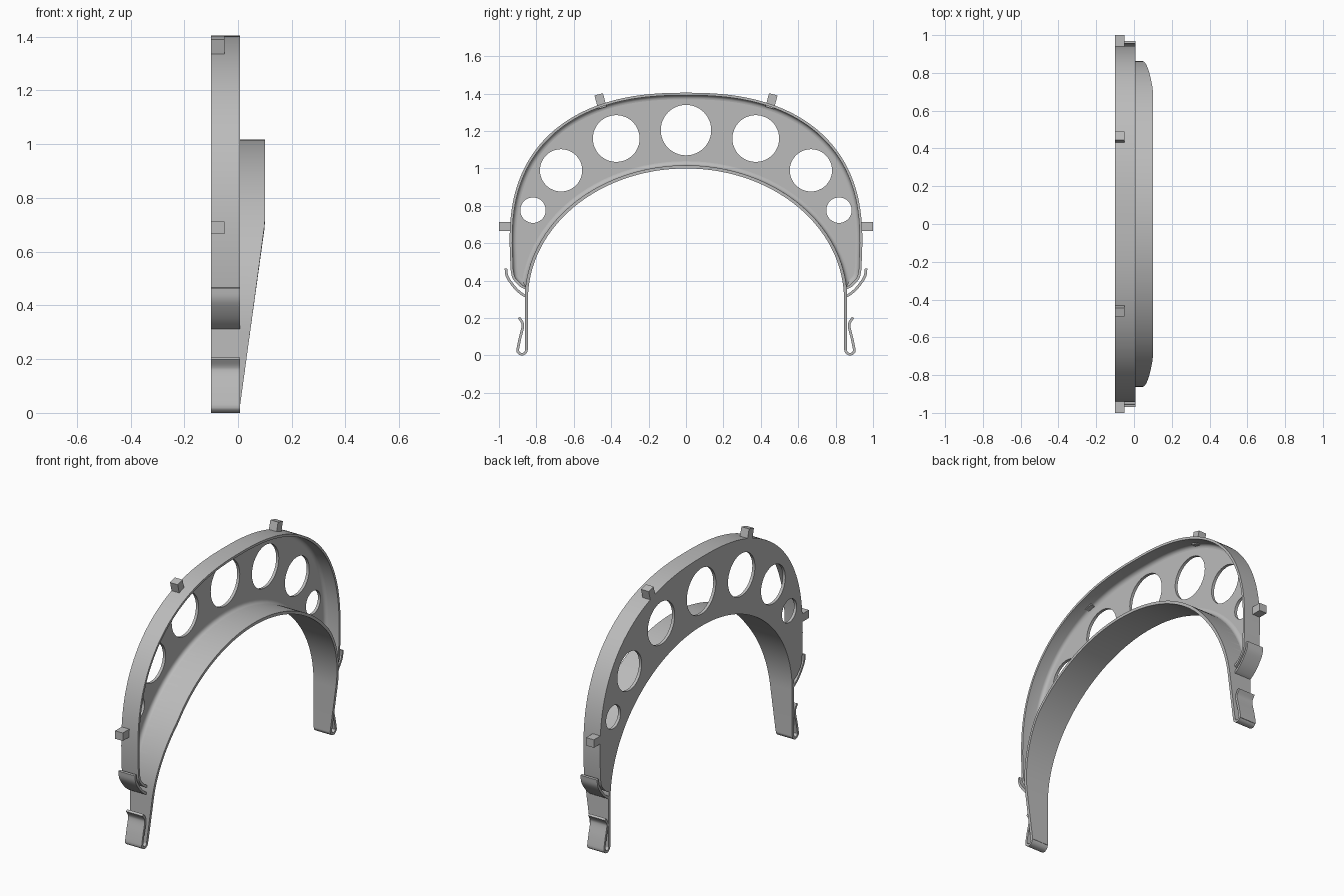
import bpy
import bmesh
from math import sin, cos, pi, radians
from mathutils import Vector

BACK, RIM = -0.10, 0.008      # main depth range along x

cube = bpy.data.objects.get("Cube")
if cube:
    bpy.data.objects.remove(cube, do_unlink=True)

grey = bpy.data.materials.new("light_grey_plastic")
grey.use_nodes = True
colour = (0.5, 0.5, 0.5, 1)
grey.diffuse_color = colour
grey.node_tree.nodes["Principled BSDF"].inputs["Base Color"].default_value = colour


def make_object(name, bm):
    bmesh.ops.recalc_face_normals(bm, faces=bm.faces)
    mesh = bpy.data.meshes.new(name)
    bm.to_mesh(mesh)
    bm.free()
    mesh.materials.append(grey)
    ob = bpy.data.objects.new(name, mesh)
    bpy.context.collection.objects.link(ob)
    return ob


def shade(ob):
    bpy.ops.object.select_all(action='DESELECT')
    ob.select_set(True)
    bpy.context.view_layer.objects.active = ob
    bpy.ops.object.shade_smooth_by_angle(angle=radians(35))
    for poly in ob.data.polygons:
        if abs(poly.normal.x) > 0.999:
            poly.use_smooth = False


def offset(path, dist, closed=False):
    """Shift a (y, z) path to its right-hand side with mitred corners."""
    out, n = [], len(path)
    for i, p in enumerate(path):
        a = path[i - 1] if closed or i > 0 else None
        b = path[(i + 1) % n] if closed or i < n - 1 else None
        d1 = (p - a).normalized() if a is not None else (b - p).normalized()
        d2 = (b - p).normalized() if b is not None else d1
        n1, n2 = Vector((d1.y, -d1.x)), Vector((d2.y, -d2.x))
        out.append(p + (n1 + n2) * (dist / (1 + n1.dot(n2))))
    return out


def smooth_path(points, steps=6):
    """Catmull-Rom curve through the points."""
    pts = [Vector(p) for p in points]
    ext = [pts[0] * 2 - pts[1]] + pts + [pts[-1] * 2 - pts[-2]]
    out = []
    for a, b, c, d in zip(ext, ext[1:], ext[2:], ext[3:]):
        for k in range(steps):
            t = k / steps
            out.append(b + (c - a) * (t / 2) + (a * 2 - b * 5 + c * 4 - d) * (t * t / 2)
                       + (b * 3 - a - c * 3 + d) * (t ** 3 / 2))
    return out + [pts[-1]]


def loft(bm, rings):
    for r, s in zip(rings, rings[1:]):
        for i in range(len(r)):
            j = (i + 1) % len(r)
            bm.faces.new((r[i], r[j], s[j], s[i]))


def ribbon(name, path, thick, depth=lambda z: RIM):
    """Strip of constant thickness following a path, extruded along x."""
    bm = bmesh.new()
    sections = []
    for p, l, r in zip(path, offset(path, -thick / 2), offset(path, thick / 2)):
        x = depth(p.y)
        sections.append([bm.verts.new(v) for v in (
            (BACK, l.x, l.y), (x, l.x, l.y), (x, r.x, r.y), (BACK, r.x, r.y))])
    loft(bm, sections)
    bm.faces.new(sections[0])
    bm.faces.new(sections[-1])
    ob = make_object(name, bm)
    shade(ob)
    return ob


def arch(a, b, t):
    return Vector((a * cos(t), 0.3 + b * sin(t)))


# Outline of the crescent tray: outer dome, rounded end, inner arch
dome = [Vector((0.943 * max(cos(t), 0) ** (2 / 2.4), 0.6 + 0.805 * sin(t) ** (2 / 2.4)))
        for t in [pi / 2 * (1 - i / 40) for i in range(41)]]
dome[0].x = 0
end = smooth_path([(0.938, 0.46), (0.926, 0.41), (0.885, 0.366)], 3)
inner = [arch(0.848, 0.703, pi / 2 * i / 24) for i in range(1, 25)]
inner[-1].x = 0
half = dome + end + inner
outline = half + [Vector((-p.x, p.y)) for p in reversed(half[1:-1])]

# Tray: back plate, rim walls and inside fillet lofted from inset outlines
fillet = [(0.014 + 0.022 * (1 - cos(t)), -0.061 - 0.022 * sin(t))
          for t in [pi / 2 * k / 5 for k in range(6)]]
bm = bmesh.new()
rings = [[bm.verts.new((x, p.x, p.y)) for p in offset(outline, inset, True)]
         for inset, x in [(0, BACK), (0, RIM), (0.014, RIM)] + fillet]
loft(bm, rings)
bm.faces.new(rings[0])
bm.faces.new(rings[-1])
tray = make_object("crescent_tray", bm)

# Round lightening holes through the back plate
bm = bmesh.new()
for y, z, radius in [(0, 1.205, 0.135), (0.373, 1.16, 0.125),
                     (0.668, 0.99, 0.113), (0.818, 0.777, 0.068)]:
    for side in ((1, -1) if y else (1,)):
        circle = [(side * y + radius * cos(2 * pi * k / 48), z + radius * sin(2 * pi * k / 48))
                  for k in range(48)]
        ends = [[bm.verts.new((x, *c)) for c in circle] for x in (-0.15, -0.065)]
        loft(bm, ends)
        bm.faces.new(ends[0])
        bm.faces.new(ends[1])
cutter = make_object("hole_cutter", bm)
cutter.hide_render = True
mod = tray.modifiers.new("holes", 'BOOLEAN')
mod.operation = 'DIFFERENCE'
mod.solver = 'EXACT'
mod.object = cutter
bpy.context.view_layer.objects.active = tray
bpy.ops.object.modifier_apply(modifier=mod.name)
bpy.data.objects.remove(cutter, do_unlink=True)
shade(tray)

# Head band: arch with straight legs, widening towards the top
arc = [arch(0.8535, 0.7085, pi * i / 80) for i in range(81)]
legs = [Vector((s * 0.8535, 0.03)) for s in (1, -1)]
ribbon("head_band", [legs[0]] + arc + [legs[1]], 0.017,
       lambda z: min(0.1, RIM + 0.137 * (z - 0.03)))

# Spring clips at the leg ends and strap hooks below the tray
loop = [(0.877 - 0.023 * cos(t), 0.03 - 0.023 * sin(t))
        for t in [pi * k / 8 for k in range(9)]]
clip = [(0.854, 0.07)] + loop + [(0.888, 0.09), (0.873, 0.15), (0.875, 0.175), (0.893, 0.203)]
hook = [(0.963, 0.465), (0.957, 0.425), (0.935, 0.388), (0.905, 0.352),
        (0.875, 0.327), (0.853, 0.315)]
for side, label in ((1, "back"), (-1, "front")):
    for part, pts in (("spring_clip", clip), ("strap_hook", hook)):
        ribbon(f"{label}_{part}", smooth_path([(side * y, z) for y, z in pts], 4), 0.014)

    # Square pegs that hold the sheet
    for part, y, z, length, tilt in (("upper_peg", 0.457, 1.36, 0.075, 75),
                                     ("side_peg", 0.965, 0.689, 0.07, 0)):
        u = Vector((0, side * cos(radians(tilt)), sin(radians(tilt))))
        v = Vector((0, -u.z, u.y))
        bm = bmesh.new()
        bmesh.ops.create_cube(bm, size=1)
        for vert in bm.verts:
            c = vert.co.copy()
            vert.co = (Vector((-0.075 + c.x * 0.05, side * y, z))
                       + u * (c.y * length) + v * (c.z * 0.047))
        make_object(f"{label}_{part}", bm)
